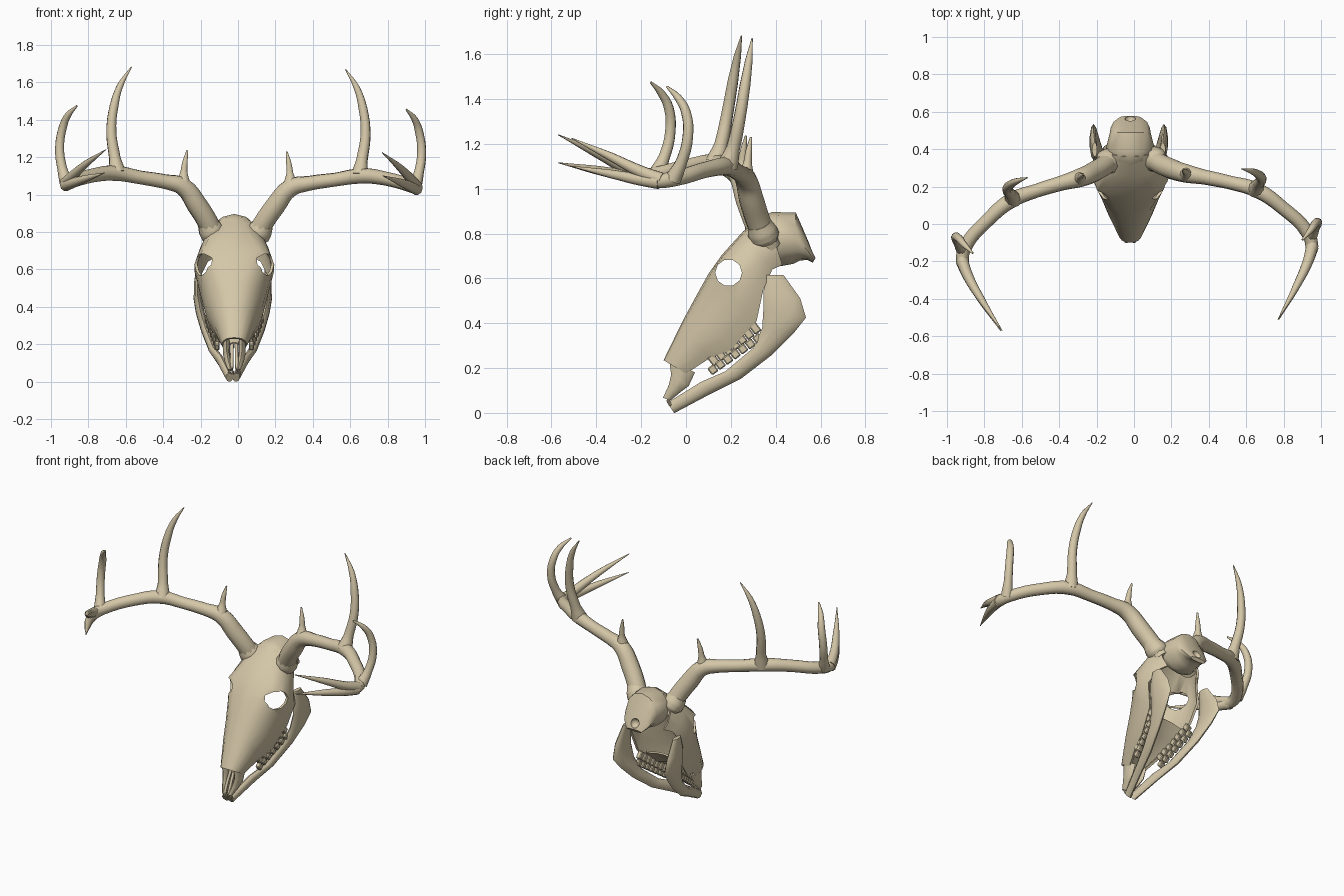
import bpy, bmesh, math
from mathutils import Vector, Matrix

if "Cube" in bpy.data.objects:
    bpy.data.objects.remove(bpy.data.objects["Cube"], do_unlink=True)

bone = bpy.data.materials.new("bone")
bone.use_nodes = True
BONE = (0.66, 0.57, 0.39, 1)
bone.diffuse_color = BONE
bone.node_tree.nodes["Principled BSDF"].inputs["Base Color"].default_value = BONE
CX = -0.02  # skull midline


def activate(ob):
    bpy.ops.object.select_all(action='DESELECT')
    ob.select_set(True)
    bpy.context.view_layer.objects.active = ob


def finish(ob, angle=45):
    activate(ob)
    for m in list(ob.modifiers):
        bpy.ops.object.modifier_apply(modifier=m.name)
    ob.data.materials.clear()
    ob.data.materials.append(bone)
    bpy.ops.object.shade_smooth_by_angle(angle=math.radians(angle))


def cut_with(ob, cutter):
    m = ob.modifiers.new("cut", 'BOOLEAN')
    m.operation = 'DIFFERENCE'
    m.solver = 'EXACT'
    m.object = cutter
    finish(ob)
    bpy.data.objects.remove(cutter, do_unlink=True)


def from_bmesh(name, bm):
    bmesh.ops.recalc_face_normals(bm, faces=bm.faces)
    me = bpy.data.meshes.new(name)
    bm.to_mesh(me)
    bm.free()
    ob = bpy.data.objects.new(name, me)
    bpy.context.collection.objects.link(ob)
    return ob


def loft(name, rings, closed=True):
    """Skin a row of cross-sections; closed rings are capped at both ends."""
    bm = bmesh.new()
    rows = [[bm.verts.new(p) for p in r] for r in rings]
    n = len(rows[0])
    for a, b in zip(rows, rows[1:]):
        for i in range(n if closed else n - 1):
            j = (i + 1) % n
            bm.faces.new((a[i], a[j], b[j], b[i]))
    if closed:
        bm.faces.new(rows[0])
        bm.faces.new(rows[-1])
    return from_bmesh(name, bm)


def oval(cx, top, bottom, w, n=12):
    """Oval ring between two (y, z) points with half width w."""
    t, b = Vector(top), Vector(bottom)
    mid, half = (t + b) / 2, (t - b) / 2
    ring = []
    for i in range(n):
        a = math.tau * i / n
        p = mid + half * math.cos(a)
        ring.append((cx + w * math.sin(a), p.x, p.y))
    return ring


def tubes(name, paths):
    """Tapered tubes; each path is a list of (x, y, z, radius)."""
    cu = bpy.data.curves.new(name, 'CURVE')
    cu.dimensions = '3D'
    cu.bevel_depth = 1
    cu.bevel_resolution = 3
    cu.resolution_u = 4
    cu.use_fill_caps = True
    for path in paths:
        sp = cu.splines.new('BEZIER')
        sp.bezier_points.add(len(path) - 1)
        for bp, (x, y, z, r) in zip(sp.bezier_points, path):
            bp.co = (x, y, z)
            bp.radius = r
            bp.handle_left_type = bp.handle_right_type = 'AUTO'
    ob = bpy.data.objects.new(name, cu)
    bpy.context.collection.objects.link(ob)
    activate(ob)
    bpy.ops.object.convert(target='MESH')
    finish(bpy.context.view_layer.objects.active, 65)


# Antler: main beam, burr ring, tines and the forked end
beam = [(.085, .37, .74, .055), (.12, .335, .82, .056), (.20, .295, .94, .056), (.28, .27, 1.035, .05),
        (.38, .25, 1.06, .04), (.52, .22, 1.08, .037), (.66, .18, 1.10, .042), (.79, .09, 1.085, .037),
        (.93, -.05, 1.045, .036), (.95, -.12, 1.035, .034), (.935, -.175, 1.04, .026)]
burr = [(.09, .36, .755, .05), (.105, .35, .785, .068), (.12, .34, .81, .067), (.14, .327, .845, .054)]
brow_tine = [(.28, .265, 1.05, .04), (.277, .275, 1.115, .019), (.272, .28, 1.165, .015), (.26, .29, 1.23, .005)]
tall_tine = [(.65, .185, 1.10, .048), (.662, .21, 1.18, .031), (.682, .24, 1.32, .027), (.668, .263, 1.46, .024),
             (.635, .28, 1.57, .017), (.575, .295, 1.67, .003)]
third_tine = [(.945, -.06, 1.04, .037), (.968, -.02, 1.12, .026), (.982, .008, 1.23, .024),
              (.967, 0, 1.34, .022), (.943, -.035, 1.405, .017), (.90, -.085, 1.455, .005)]
upper_fork = [(.955, -.11, 1.04, .033), (.93, -.2, 1.075, .028), (.87, -.33, 1.14, .02), (.77, -.51, 1.225, .002)]
lower_fork = [(.955, -.12, 1.03, .033), (.93, -.2, 1.04, .028), (.87, -.33, 1.065, .02), (.775, -.51, 1.10, .002)]
antler = [beam, burr, brow_tine, tall_tine, third_tine, upper_fork, lower_fork]
tubes("left_antler", antler)


def other_side(p):
    """Mirror with a slight twist, as the pair is not quite symmetrical."""
    v = Vector((-(p[0] * .98 + .03), p[1] - .33, p[2] - .8))
    v = Matrix.Rotation(.022, 3, 'Y') @ (Matrix.Rotation(.08, 3, 'Z') @ v)
    return (v.x, v.y + .33, v.z + .8, p[3])


tubes("right_antler", [[other_side(p) for p in path] for path in antler])

# Face: an arched shell, open below and at the nose
# each section: top edge, bottom edge, half width, boxiness power (low is boxy)
FACE = [((-.10, .235), (0, .175), .066, .8), ((-.015, .41), (.10, .24), .115, .9),
        ((.05, .53), (.20, .28), .15, .8), ((.10, .62), (.315, .41), .182, .6),
        ((.16, .705), (.345, .55), .214, .4), ((.255, .81), (.385, .64), .18, .8),
        ((.36, .885), (.43, .66), .145, 1)]
ARCH = [(0, 0), (.03, .3), (.12, .62), (.3, .87), (.52, 1), (.78, .97), (1, .82)]
rings = []
for top, bottom, w, k in FACE:
    t, b = Vector(top), Vector(bottom)
    half = [(w * x ** k, *(t + (b - t) * s)) for s, x in ARCH]
    rings.append([(CX - x, y, z) for x, y, z in reversed(half[1:])] + [(CX + x, y, z) for x, y, z in half])
face = loft("face_shell", rings, closed=False)
shell = face.modifiers.new("thickness", 'SOLIDIFY')
shell.thickness = .014
shell.offset = -1

# Eye sockets cut straight through both sides
bpy.ops.mesh.primitive_cylinder_add(vertices=10, radius=.06, depth=1, location=(0, .19, .625),
                                    rotation=(0, math.pi / 2, 0))
cut_with(face, bpy.context.object)

# Braincase with a flared back rim and a hollow for the spine
CASE = [((.29, .825), (.37, .69), .09), ((.335, .875), (.39, .665), .12), ((.385, .896), (.425, .655), .13),
        ((.49, .893), (.48, .665), .11), ((.518, .83), (.51, .68), .105), ((.55, .755), (.542, .682), .09),
        ((.578, .69), (.565, .67), .055)]
case = loft("braincase", [oval(CX, *s) for s in CASE])
bpy.ops.mesh.primitive_uv_sphere_add(segments=12, ring_count=8, radius=.03, location=(CX, .565, .725))
cut_with(case, bpy.context.object)

# Lower jaw sections from chin to hinge: upper edge, lower edge, sideways offset, half thickness
JAW = [((-.084, .045), (-.052, -.001), .018, .02), ((.07, .14), (.11, .085), .066, .02),
       ((.175, .185), (.245, .152), .106, .023), ((.30, .29), (.385, .26), .148, .023),
       ((.34, .38), (.48, .355), .174, .024), ((.345, .46), (.535, .425), .188, .022),
       ((.345, .54), (.51, .51), .19, .018), ((.36, .615), (.435, .615), .182, .014)]
# Upper jaw prong sections below the nose opening
PRONG = [((-.075, .24), (.04, .18), .042, .02), ((-.066, .17), (.012, .12), .042, .018),
         ((-.078, .12), (-.025, .092), .034, .017), ((-.103, .068), (-.07, .055), .02, .014)]
bm = bmesh.new()


def tooth(x, y, z, size, tilt):
    m = Matrix.Translation((x, y, z)) @ Matrix.Rotation(tilt, 4, 'X') @ Matrix.Diagonal((*size, 1))
    bmesh.ops.create_cube(bm, size=1, matrix=m)


for side, sname in ((1, "left"), (-1, "right")):
    # Upper and lower cheek teeth, then front teeth
    for i in range(7):
        f = i / 6
        x = CX + side * (.088 + .05 * f)
        tooth(x, .123 + .185 * f, .236 + .142 * f, (.03, .036, .05), .65)
        tooth(x + side * .004, .12 + .2 * f, .193 + .138 * f, (.028, .036, .038), .65)
    for k in (.009, .026):
        tooth(CX + side * k, -.075, .045, (.014, .014, .035), .5)

    finish(loft(sname + "_lower_jaw", [oval(CX - .008 + side * x, t, b, w, 10) for t, b, x, w in JAW]))
    finish(loft(sname + "_snout_prong", [oval(CX + side * x, t, b, w, 8) for t, b, x, w in PRONG]))

    # Slim inner bars of the snout
    bar = [(.011, -.03, .2, .009), (.013, -.065, .13, .009), (.014, -.09, .07, .009)]
    tubes(sname + "_snout_bar", [[(CX + side * x, y, z, r) for x, y, z, r in bar]])

bmesh.ops.bevel(bm, geom=bm.edges[:], offset=.005, segments=1, affect='EDGES')
finish(from_bmesh("teeth", bm), 30)

# Roof of the mouth, closing the front of the face from below
ROOF = [(-.005, .19, .045), (.10, .262, .085), (.19, .31, .11), (.26, .39, .125)]
roof = loft("mouth_roof", [[(CX + w * k, y, z + .02 * (1 - k * k)) for k in (-1, -.5, 0, .5, 1)]
                           for y, z, w in ROOF], closed=False)
roof.modifiers.new("thickness", 'SOLIDIFY').thickness = .01
finish(roof)
